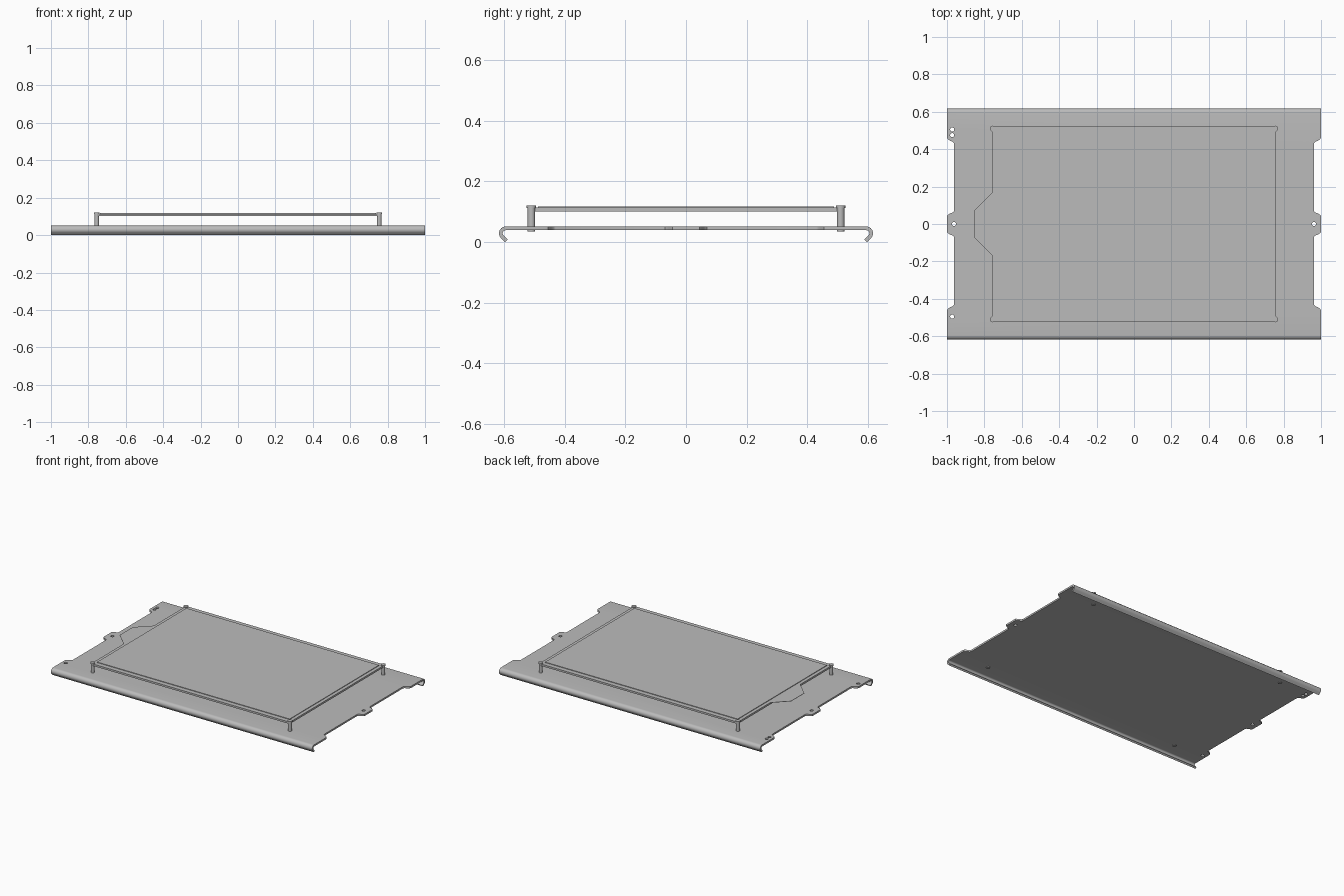
import bpy, bmesh, math
from math import sin, cos, pi

cube = bpy.data.objects.get("Cube")
if cube:
    bpy.data.objects.remove(cube, do_unlink=True)

grey = bpy.data.materials.new("light_grey_metal")
grey.use_nodes = True
grey.diffuse_color = (0.5, 0.5, 0.5, 1)
grey.node_tree.nodes["Principled BSDF"].inputs["Base Color"].default_value = (0.5, 0.5, 0.5, 1)


def prism(name, points, start, end, axis="z"):
    """Extrude a closed outline along z (x, y points) or along x (y, z points)."""
    bm = bmesh.new()
    place = (lambda a, b: (a, b, start)) if axis == "z" else (lambda a, b: (start, a, b))
    face = bm.faces.new([bm.verts.new(place(a, b)) for a, b in points])
    ext = bmesh.ops.extrude_face_region(bm, geom=[face])
    move = (0, 0, end - start) if axis == "z" else (end - start, 0, 0)
    bmesh.ops.translate(bm, vec=move, verts=[g for g in ext["geom"] if isinstance(g, bmesh.types.BMVert)])
    bmesh.ops.recalc_face_normals(bm, faces=bm.faces)
    mesh = bpy.data.meshes.new(name)
    bm.to_mesh(mesh)
    bm.free()
    mesh.materials.append(grey)
    ob = bpy.data.objects.new(name, mesh)
    bpy.context.collection.objects.link(ob)
    return ob


def circle(x, y, r, n=20):
    return [(x + r * cos(2 * pi * i / n), y + r * sin(2 * pi * i / n)) for i in range(n)]


def rectangle(x, y):
    return [(-x, -y), (x, -y), (x, y), (-x, y)]


def activate(ob):
    bpy.ops.object.select_all(action="DESELECT")
    ob.select_set(True)
    bpy.context.view_layer.objects.active = ob


def smooth(ob):
    activate(ob)
    bpy.ops.object.shade_smooth_by_angle(angle=math.radians(35))


# Base plate: sheet with curled edges, swept along x
TOP, SHEET, BEND = 0.051, 0.012, 0.022
CY, CZ = 0.595, TOP - BEND


def edge_path(radius):
    """Bend from flat round to a lip that leans inward and down."""
    arc = [(CY + radius * sin(a), CZ + radius * cos(a))
           for a in (math.radians(135) * i / 10 for i in range(11))]
    y, z = arc[-1]
    return arc + [(y - 0.0134, z - 0.0134)]


half = edge_path(BEND) + edge_path(BEND - SHEET)[::-1]
profile = half + [(-y, z) for y, z in reversed(half)]
plate = prism("base_plate", profile, -1, 1, "x")

# Side notches that leave the corner and centre tabs, and the screw holes
notch = [(1.1, 0.045), (1.0, 0.045), (0.985, 0.056), (0.968, 0.062), (0.962, 0.07),
         (0.962, 0.43), (0.967, 0.438), (0.985, 0.446), (0.997, 0.455), (1.0, 0.465), (1.1, 0.465)]
cutters = [prism("notch_cutter", [(sx * x, sy * y) for x, y in notch], 0.02, 0.1)
           for sx in (-1, 1) for sy in (-1, 1)]
for x, y in ((-0.972, 0.505), (-0.972, 0.475), (-0.972, -0.495), (-0.962, 0), (0.962, 0)):
    cutters.append(prism("hole_cutter", circle(x, y, 0.011), 0.02, 0.1))
for cutter in cutters:
    cutter.hide_render = True
    activate(plate)
    mod = plate.modifiers.new("cut", "BOOLEAN")
    mod.operation, mod.solver, mod.object = "DIFFERENCE", "EXACT", cutter
    bpy.ops.object.modifier_apply(modifier=mod.name)
    bpy.data.objects.remove(cutter, do_unlink=True)
smooth(plate)

# Raised panel: backing slab, thin sheet with a side tongue, and cover
prism("panel_slab", rectangle(0.76, 0.52), 0.101, 0.112)
tongue = [(-0.76, 0.165), (-0.855, 0.072), (-0.855, -0.072), (-0.76, -0.165)]
prism("tongue_sheet", rectangle(0.76, 0.52) + tongue, 0.112, 0.114)
prism("panel_cover", rectangle(0.737, 0.488), 0.114, 0.118)

# Corner posts with screw heads above and below
for side, sx in (("right", -1), ("left", 1)):
    for end, sy in (("front", -1), ("back", 1)):
        x, y = sx * 0.755, sy * 0.51
        for part, r, z0, z1 in (("post", 0.0125, 0.038, 0.114),
                                ("screw_head", 0.0155, 0.112, 0.12),
                                ("foot_nut", 0.0125, 0.034, 0.04)):
            smooth(prism(f"{end}_{side}_{part}", circle(x, y, r), z0, z1))
